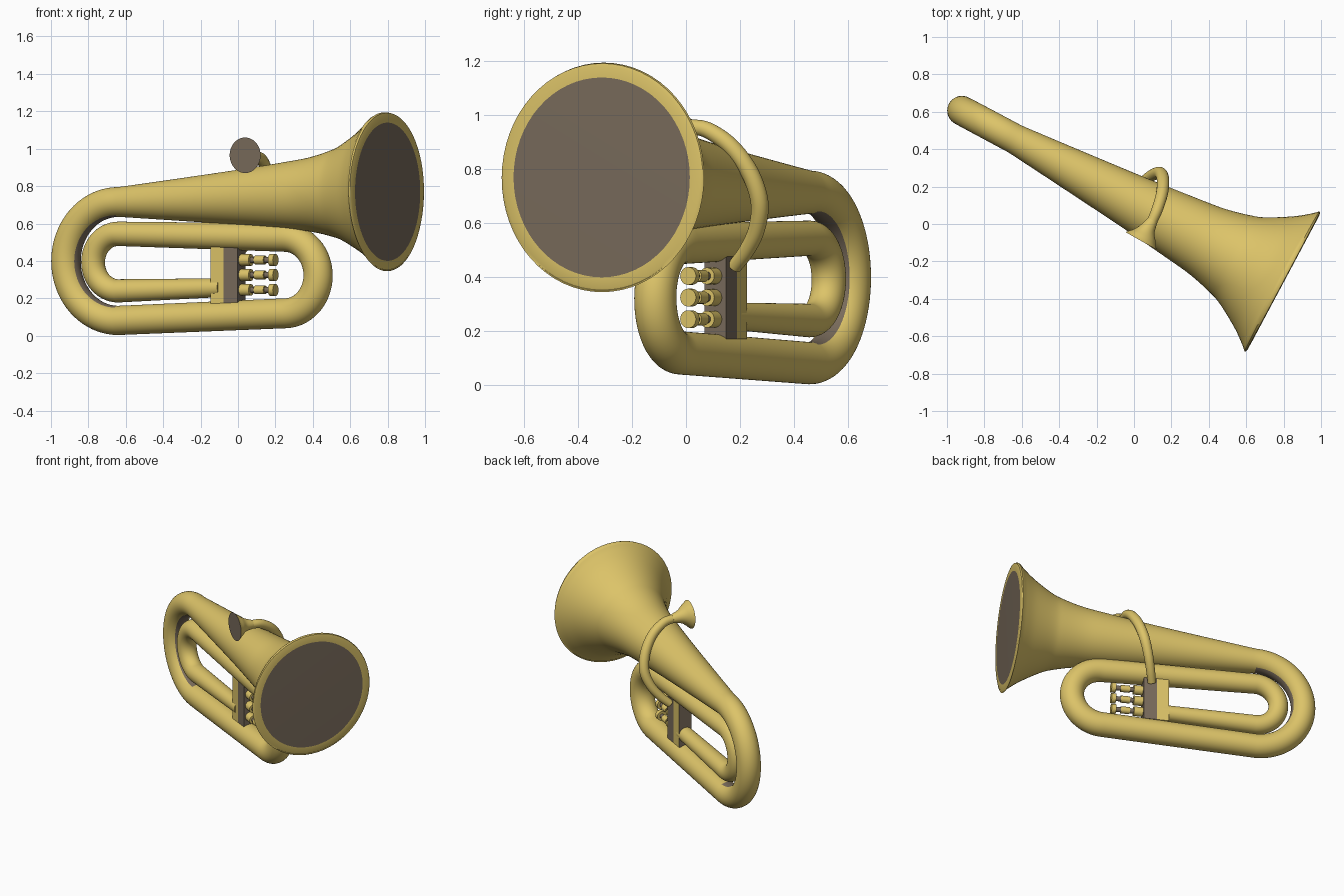
import bpy, bmesh, math
from mathutils import Vector, Matrix

if "Cube" in bpy.data.objects:
    bpy.data.objects.remove(bpy.data.objects["Cube"])

def mat(name, col):
    m = bpy.data.materials.new(name)
    m.diffuse_color = (*col, 1)
    m.use_nodes = True
    m.node_tree.nodes["Principled BSDF"].inputs["Base Color"].default_value = m.diffuse_color
    return m

BRASS = mat("brass", (0.72, 0.55, 0.14))
DARK = mat("dark_bronze", (0.19, 0.147, 0.105))

# The horn lies in a vertical plane turned about z: local x runs along the bell axis
PLACE = Matrix.Translation((0, 0.115, 0)) @ Matrix.Rotation(math.radians(-28.1), 4, 'Z')
TO_LOCAL = PLACE.inverted()

def finish(name, bm, angle=40):
    bmesh.ops.recalc_face_normals(bm, faces=bm.faces[:])
    me = bpy.data.meshes.new(name)
    bm.to_mesh(me)
    bm.free()
    me.materials.append(BRASS)
    me.materials.append(DARK)
    ob = bpy.data.objects.new(name, me)
    bpy.context.collection.objects.link(ob)
    ob.matrix_world = PLACE
    bpy.ops.object.select_all(action='DESELECT')
    ob.select_set(True)
    bpy.context.view_layer.objects.active = ob
    bpy.ops.object.shade_smooth_by_angle(angle=math.radians(angle))
    return ob

def spline(pts, n=6):
    """Smooth curve through 4D points (x, y, z, radius)."""
    P = [Vector(p) for p in pts]
    P = [2 * P[0] - P[1]] + P + [2 * P[-1] - P[-2]]
    out = []
    for a, b, c, d in zip(P, P[1:], P[2:], P[3:]):
        for i in range(n):
            t = i / n
            out.append(0.5 * (2 * b + (c - a) * t + (2 * a - 5 * b + 4 * c - d) * t * t
                              + (3 * b - a - 3 * c + d) * t ** 3))
    return out + [P[-2]]

def sweep(bm, path, side=(0, 1, 0), seg=48, dark_start=False):
    """Tube of varying radius along the path, capped at both ends."""
    C = [Vector(p[:3]) for p in path]
    side = Vector(side)
    rings = []
    for i, p in enumerate(path):
        tan = (C[min(i + 1, len(C) - 1)] - C[max(i - 1, 0)]).normalized()
        side = (side - tan * side.dot(tan)).normalized()
        up = tan.cross(side)
        rings.append([bm.verts.new(C[i] + p[3] * (side * math.cos(a) + up * math.sin(a)))
                      for a in (2 * math.pi * k / seg for k in range(seg))])
    for r, q in zip(rings, rings[1:]):
        for k in range(seg):
            bm.faces.new((r[k], r[(k + 1) % seg], q[(k + 1) % seg], q[k]))
    bm.faces.new(rings[0]).material_index = int(dark_start)
    bm.faces.new(rings[-1])

def arc(cx, cz, R, a0, a1, r0, r1, n=28):
    out = []
    for i in range(n + 1):
        f = i / n
        a = math.radians(a0 + (a1 - a0) * f)
        out.append((cx + R * math.cos(a), 0, cz + R * math.sin(a), r0 + (r1 - r0) * f))
    return out

# Bell and the long folded tube, as one sweep
L = -0.726
profile = [(0.897, .425), (0.86, .391), (0.785, .335), (0.66, .262), (0.58, .232), (0.45, .2),
           (0.3, .18), (0, .147), (-0.4, .109), (L + 0.03, .082)]
bell = spline([(s, 0, 0.715 + 0.0339 * (s - L), r) for s, r in profile])
lip = [(0.907, 0, 0.77, .37), (0.906, 0, 0.77, .41), (0.902, 0, 0.77, .422)]
path = (lip + bell
        + arc(L, 0.3985, 0.3165, 90, 270, .08, .078, 40)       # outer left bend
        + arc(0.283, 0.3225, 0.2025, -90, 90, .08, .076)       # right bend
        + arc(L, 0.3925, 0.1525, 90, 270, .065, .062)          # inner left bend
        + [(-0.1, 0, 0.257, .05)])
bm = bmesh.new()
sweep(bm, path, seg=64, dark_start=True)
# dark strip along the inside of the outer bend
for f in bm.faces:
    c = f.calc_center_median()
    if c.x < L + 0.01 and 0.225 < math.hypot(c.x - L, c.z - 0.3985) < 0.2475:
        f.material_index = 1
finish("bell_and_tubing", bm)

# Valve block: brass rear half with dark end, dark front half
def box(name, x0, x1, dark_rule):
    bm = bmesh.new()
    bmesh.ops.create_cube(bm, size=1, matrix=Matrix.Translation(((x0 + x1) / 2, 0.004, 0.325))
                          @ Matrix.Diagonal((x1 - x0, 0.09, 0.305, 1)))
    bm.normal_update()
    for f in bm.faces:
        f.material_index = int(dark_rule(f.normal))
    finish(name, bm)

box("valve_block_rear", -0.145, -0.066, lambda n: n.x < -0.5)
box("valve_block_front", -0.066, 0.02, lambda n: True)

# Three pistons: casing, stem, collar and finger button
for i, z in enumerate((0.245, 0.325, 0.405)):
    bm = bmesh.new()
    for x0, x1, r, dark in ((0.015, 0.08, .031, 0), (0.07, 0.21, .016, 1),
                            (0.105, 0.165, .023, 0), (0.198, 0.228, .033, 0)):
        known = set(bm.faces)
        sweep(bm, [(x0, 0, z, r), (x1, 0, z, r)], seg=24)
        for f in bm.faces:
            if f not in known:
                f.material_index = dark
    finish(f"piston_{i + 1}", bm)

# Lead pipe from the mouthpiece over the bell tube and down to the valve block
def local(x, y, z, r):
    return (*(TO_LOCAL @ Vector((x, y, z))), r)

bm = bmesh.new()
sweep(bm, spline([local(0.095, 0.01, .958, .028), local(0.125, 0.08, .945, .030),
                  local(0.15, 0.165, .885, .032), local(0.155, 0.235, .79, .033),
                  local(0.14, 0.272, .68, .033), local(0.10, 0.262, .58, .031),
                  local(0.05, 0.225, .50, .029), local(0.0, 0.18, .44, .027)]),
      side=(1, 0, 0), seg=28)
finish("lead_pipe", bm)

# Mouthpiece cup with dark opening
bm = bmesh.new()
sweep(bm, spline([local(0.038, -0.09, .965, .095), local(0.052, -0.065, .965, .072),
                  local(0.070, -0.03, .963, .045), local(0.098, 0.017, .957, .029)]),
      side=(1, 0, 0), seg=40, dark_start=True)
finish("mouthpiece", bm)
